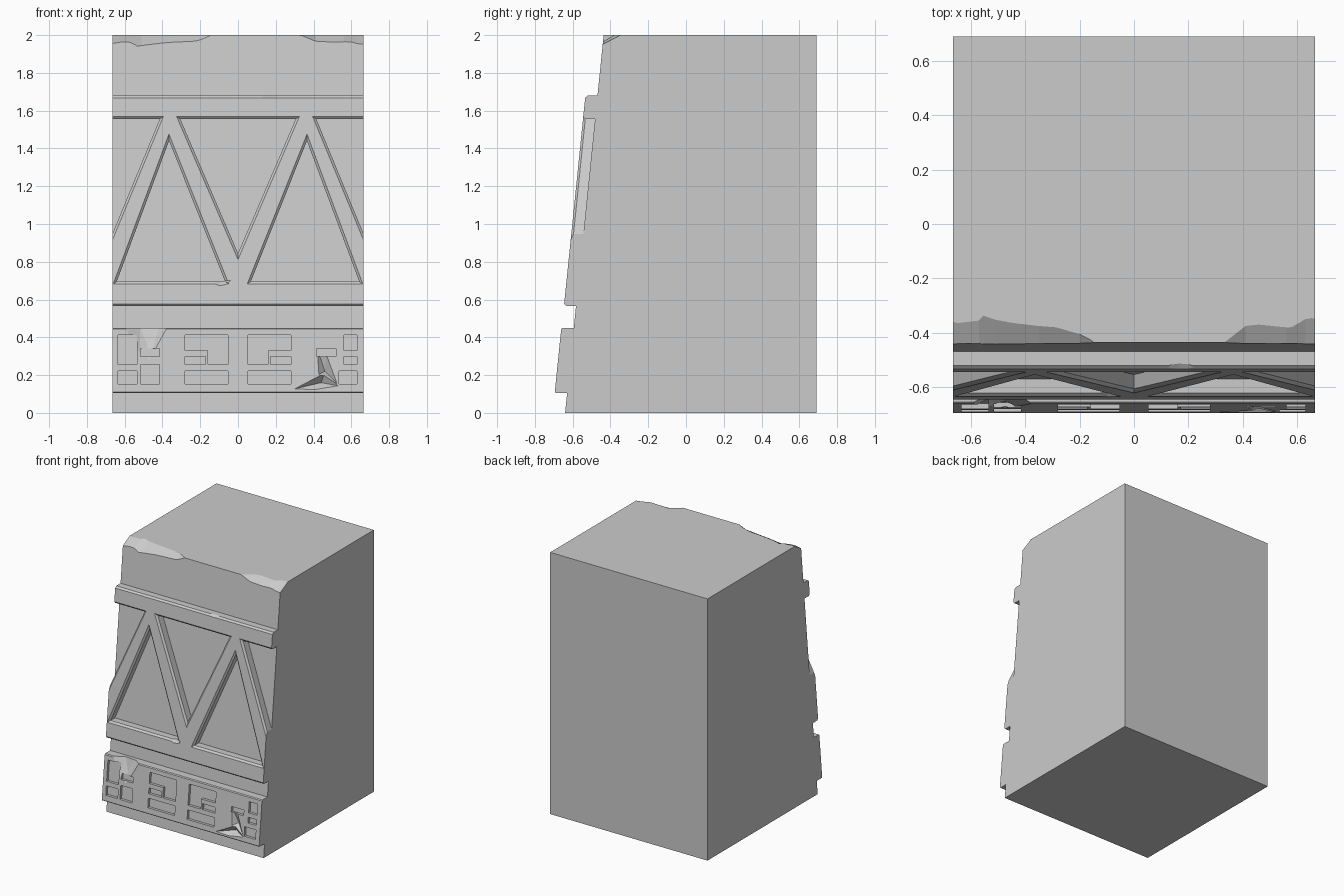
import bpy, bmesh
from mathutils import Vector

if "Cube" in bpy.data.objects:
    bpy.data.objects.remove(bpy.data.objects["Cube"])

W, BACK = 0.665, 0.69
FRONT, SLOPE = -0.64, 0.102          # front face leans back with height
FRAME_D, PANEL_D = 0.064, 0.066      # relief thicknesses


def P(x, z, d):
    """Point at (x, z), lifted d off the leaning front face."""
    return Vector((x, FRONT + SLOPE * z - d, z))


def make(name, lofts=(), hulls=()):
    """Object from lofted rings of points and convex hulls."""
    bm = bmesh.new()
    for rings in lofts:
        vr = [[bm.verts.new(p) for p in r] for r in rings]
        n = len(vr[0])
        for a, b in zip(vr, vr[1:]):
            for i in range(n):
                j = (i + 1) % n
                bm.faces.new((a[i], a[j], b[j], b[i]))
        bm.faces.new(vr[0])
        bm.faces.new(vr[-1])
    for pts in hulls:
        vs = [bm.verts.new(P(*p)) for p in pts]
        res = bmesh.ops.convex_hull(bm, input=vs)
        loose = [v for v in vs if not v.link_faces]
        bmesh.ops.delete(bm, geom=loose, context='VERTS')
    bmesh.ops.recalc_face_normals(bm, faces=bm.faces)
    me = bpy.data.meshes.new(name)
    bm.to_mesh(me)
    bm.free()
    ob = bpy.data.objects.new(name, me)
    bpy.context.collection.objects.link(ob)
    return ob


def cut(target, *cutters):
    for c in cutters:
        c.hide_render = True
        m = target.modifiers.new("cut", 'BOOLEAN')
        m.operation, m.solver, m.object = 'DIFFERENCE', 'EXACT', c
        bpy.context.view_layer.objects.active = target
        bpy.ops.object.modifier_apply(modifier=m.name)
        bpy.data.objects.remove(c)


def grow(poly, w):
    """Mitred outward offset of a counter-clockwise polygon."""
    out, n = [], len(poly)
    for i in range(n):
        a, b, c = (Vector(poly[k % n]) for k in (i - 1, i, i + 1))
        e, f = (b - a).normalized(), (c - b).normalized()
        n1, n2 = Vector((e.y, -e.x)), Vector((f.y, -f.x))
        out.append(b + (n1 + n2) * (w / (1 + n1.dot(n2))))
    return out


def pocket(poly, d0, d1, flare=0.0):
    """Rings of a recess cutter, with an optional chamfered mouth."""
    big = grow(poly, flare)
    return [[P(x, z, d0) for x, z in poly],
            [P(x, z, d1 - 0.012) for x, z in poly],
            [P(x, z, d1) for x, z in big],
            [P(x, z, d1 + 0.03) for x, z in big]]


def band(name, z0, z1, D, c):
    prof = [(z0, -.03), (z0, D - c), (z0 + c, D), (z1 - c, D), (z1, D - c), (z1, -.03)]
    return make(name, [[[P(x, z, d) for z, d in prof] for x in (-W, W)]])


def flip(poly):
    return [(-x, z) for x, z in reversed(poly)]


def rect(x0, x1, z0, z1):
    return [(x0, z0), (x1, z0), (x1, z1), (x0, z1)]


# main block with sloping front
side = [(FRONT, 0), (BACK, 0), (BACK, 2), (FRONT + 2 * SLOPE, 2)]
body = make("wall_block", [[[Vector((x, y, z)) for y, z in side] for x in (-W, W)]])


# broken top front edge: stations of (x, top edge y, front edge z)
def edge_chip(stations):
    rings = []
    for x, yt, zl in stations:
        a, b = Vector((x, yt, 2)), P(x, zl, 0)
        v = a - b
        rings.append([a + v, b - v, Vector((x, -0.75, b.z - v.z)), Vector((x, -0.75, 2 + v.z))])
    return rings


cut(body,
    make("chip_left", [edge_chip([(-.70, -.35, 1.95), (-.57, -.355, 1.962), (-.51, -.352, 1.945),
                                  (-.35, -.375, 1.962), (-.20, -.405, 1.975), (-.15, -.434, 1.997)])]),
    make("chip_right", [edge_chip([(.33, -.433, 1.996), (.41, -.375, 1.968), (.56, -.38, 1.965),
                                   (.63, -.35, 1.955), (.70, -.35, 1.952)])]))

# raised truss frame with triangular openings
frame = band("truss_frame", 0.565, 1.68, FRAME_D, 0.012)
up = [(-.642, .695), (-.068, .695), (-.365, 1.44)]
half = [(-.80, .62), (-.415, 1.555), (-.80, 1.555)]
down = [(0, .845), (.305, 1.555), (-.305, 1.555)]
cut(frame,
    make("openings", [pocket(p, -.06, FRAME_D, .013)
                      for p in (up, flip(up), half, flip(half), down)]),
    make("frame_chips", hulls=[
        [(.06, 1.69, .07), (.3, 1.69, .07), (.1, 1.668, .07), (.16, 1.662, .07),
         (.24, 1.667, .07), (.17, 1.69, .03)],
        [(-.18, .70, .07), (-.03, .70, .07), (-.1, .668, .07), (-.06, .675, .07),
         (-.09, .70, .035)]]))

# lower panel with recessed geometric fret pattern
panel = band("fret_panel", 0.105, 0.45, PANEL_D, 0.006)
hook = [(-.28, .33), (-.16, .33), (-.16, .255), (-.053, .255), (-.053, .412), (-.28, .412)]
inner = [hook, rect(-.28, -.172, .255, .298), rect(-.28, -.053, .152, .222)]
outer = [rect(-.635, -.535, .152, .222), rect(-.515, -.415, .152, .255),
         rect(-.515, -.415, .298, .34), rect(-.635, -.535, .255, .412)]
right = [rect(.535, .63, .152, .222), rect(.56, .63, .255, .298),
         rect(.56, .63, .33, .412), rect(.415, .52, .298, .34)]
frets = inner + [flip(p) for p in inner] + outer + right
cut(panel,
    make("fret_recesses", [pocket(p, PANEL_D - .02, PANEL_D) for p in frets]),
    make("panel_break_top", hulls=[
        [(-.62, .46, .075), (-.36, .46, .075), (-.39, .41, .072), (-.47, .265, .072), (-.52, .30, .072),
         (-.59, .43, .068), (-.52, .46, .02), (-.42, .46, .03), (-.48, .36, .04)]]),
    make("panel_break_tall", hulls=[
        [(.41, .37, .075), (.47, .33, .075), (.42, .2, .075), (.5, .2, .075),
         (.54, .14, .075), (.46, .22, .03)]]),
    make("panel_break_low", hulls=[
        [(.27, .12, .075), (.36, .165, .075), (.46, .22, .075), (.55, .14, .075),
         (.40, .115, .075), (.44, .16, .025)]]))
